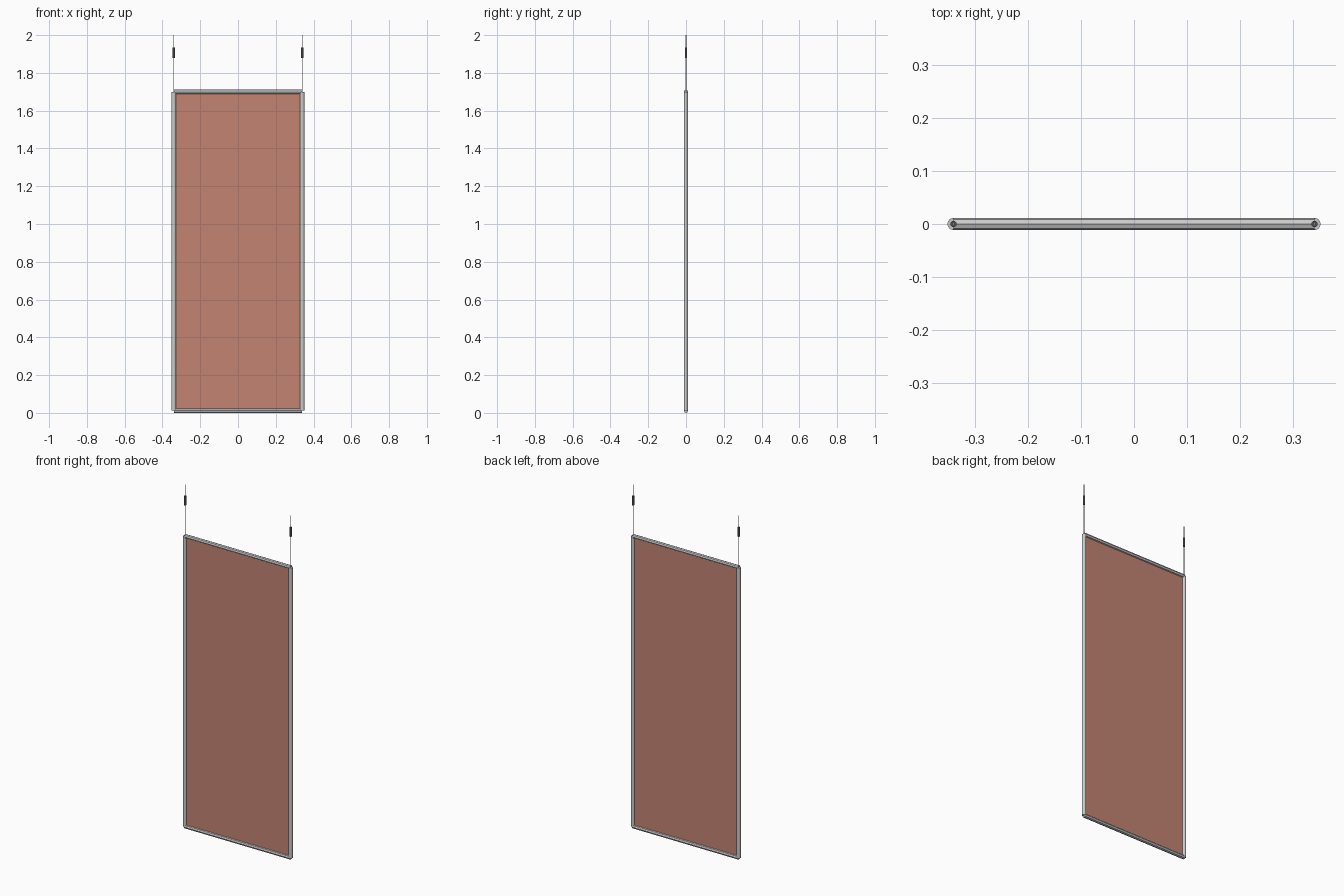
import bpy, math

if "Cube" in bpy.data.objects:
    bpy.data.objects.remove(bpy.data.objects["Cube"])

W = 0.34          # half spacing of the uprights
R = 0.0115        # frame tube radius
Z0, Z1 = R, 1.70  # centre heights of the rails


def material(name, col):
    m = bpy.data.materials.new(name)
    m.diffuse_color = (*col, 1)
    m.use_nodes = True
    m.node_tree.nodes["Principled BSDF"].inputs["Base Color"].default_value = m.diffuse_color
    return m


def rod(name, radius, loc, length, along_x=False, sides=12, mat=None):
    rot = (0, math.pi / 2, 0) if along_x else (0, 0, 0)
    bpy.ops.mesh.primitive_cylinder_add(vertices=sides, radius=radius, depth=length,
                                        location=loc, rotation=rot)
    o = bpy.context.object
    o.name = name
    bpy.ops.object.shade_smooth_by_angle(angle=math.radians(40))
    if mat:
        o.data.materials.append(mat)
    return o


clay = material("terracotta", (0.55, 0.23, 0.17))
dark = material("dark_metal", (0.08, 0.08, 0.08))

# infill panel
bpy.ops.mesh.primitive_cube_add(size=1, location=(0, 0, (Z0 + Z1) / 2))
panel = bpy.context.object
panel.name = "panel"
panel.scale = (2 * W, 0.004, Z1 - Z0)
panel.data.materials.append(clay)

# horizontal rails
for name, z in (("bottom_rail", Z0), ("top_rail", Z1)):
    rod(name, R, (0, 0, z), 2 * W, along_x=True, sides=8)

# uprights, hanging wires and wire tensioners on both sides
for side, x in (("left", -W), ("right", W)):
    rod(side + "_upright", R, (x, 0, (Z0 + Z1) / 2), Z1 - Z0, sides=16)
    rod(side + "_wire", 0.002, (x, 0, (Z1 + 2) / 2), 2 - Z1, sides=8)
    rod(side + "_tensioner", 0.006, (x, 0, 1.907), 0.054, sides=12, mat=dark)
